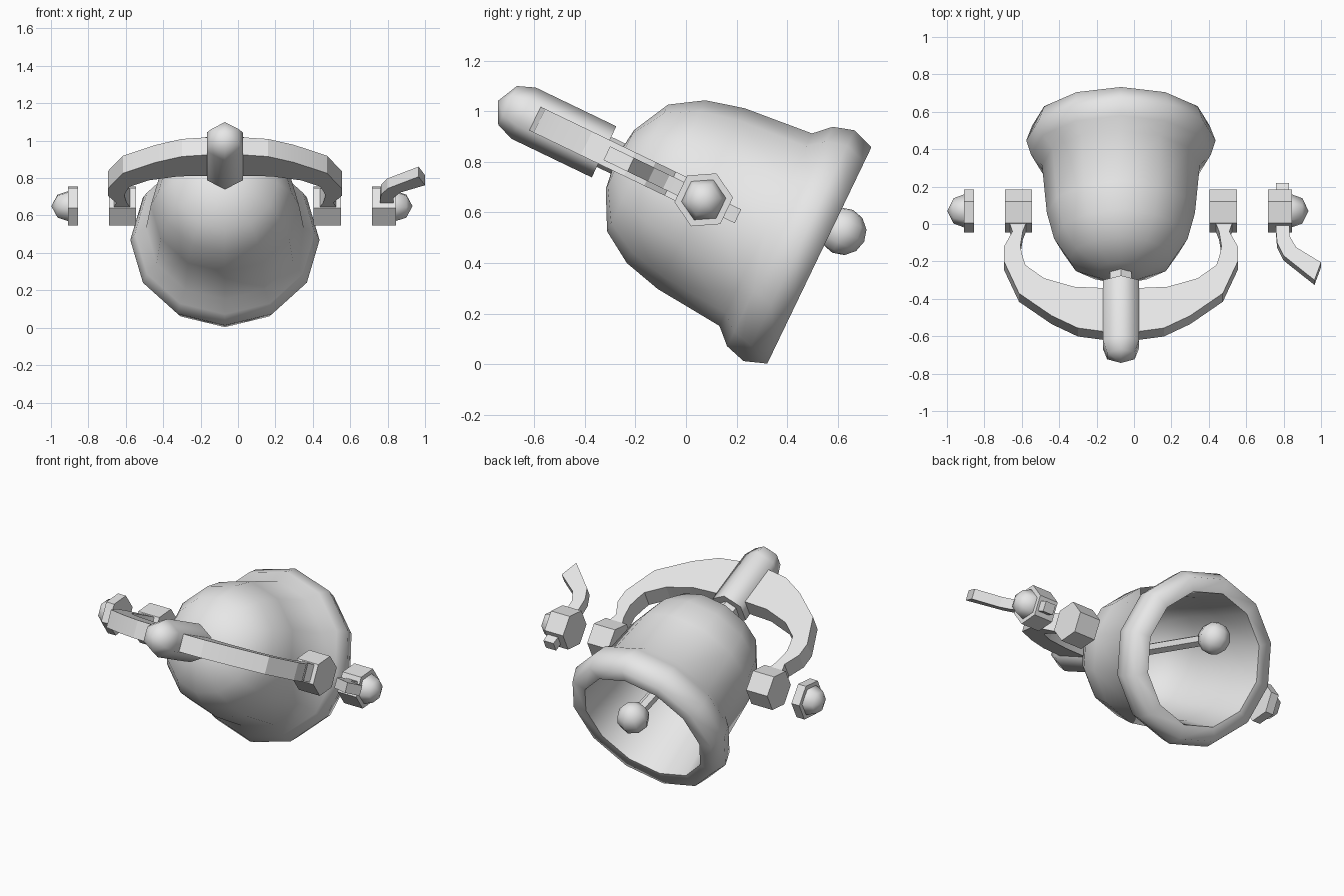
import bpy, bmesh, math
from mathutils import Matrix, Vector

cube = bpy.data.objects.get("Cube")
if cube:
    bpy.data.objects.remove(cube, do_unlink=True)

grey = bpy.data.materials.new("plain grey")
grey.use_nodes = True
grey.diffuse_color = (0.8, 0.8, 0.8, 1)
grey.node_tree.nodes["Principled BSDF"].inputs["Base Color"].default_value = (0.8, 0.8, 0.8, 1)

# Everything is built around the pivot: local x sideways, y along the bell axis
# towards the mouth, z across it; then the whole assembly is tilted.
TILT = Matrix.Translation((-0.07, 0.07, 0.65)) @ Matrix.Rotation(math.radians(-25.7), 4, 'X')


def finish(name, bm, angle):
    bmesh.ops.recalc_face_normals(bm, faces=bm.faces)
    mesh = bpy.data.meshes.new(name)
    bm.to_mesh(mesh)
    bm.free()
    mesh.materials.append(grey)
    mesh.shade_smooth()
    mesh.set_sharp_from_angle(angle=math.radians(angle))
    obj = bpy.data.objects.new(name, mesh)
    bpy.context.collection.objects.link(obj)
    obj.matrix_world = TILT
    return obj


def lathe(name, profile, sides, axis='y', angle=35):
    """Turn (position, radius) points round the x or y axis; open ends are capped."""
    bm = bmesh.new()
    rings = []
    for t, r in profile:
        ring = []
        for i in range(sides if r else 1):
            a = 2 * math.pi * i / sides
            s, c = r * math.sin(a), r * math.cos(a)
            ring.append(bm.verts.new((t, s, c) if axis == 'x' else (s, t, c)))
        rings.append(ring)
    for a, b in zip(rings, rings[1:]):
        for i in range(sides):
            j = (i + 1) % sides
            if len(a) == 1:
                bm.faces.new((a[0], b[i], b[j]))
            elif len(b) == 1:
                bm.faces.new((a[i], a[j], b[0]))
            else:
                bm.faces.new((a[i], a[j], b[j], b[i]))
    for ring in (rings[0], rings[-1]):
        if len(ring) > 1:
            bm.faces.new(ring)
    return finish(name, bm, angle)


def strip(name, side_a, side_b, half):
    """Solid band between two matching (x, y) edges, thickened along z."""
    bm = bmesh.new()
    rows = [[bm.verts.new((p[0], p[1], z)) for p, z in
             ((a, half), (b, half), (b, -half), (a, -half))]
            for a, b in zip(side_a, side_b)]
    for r, q in zip(rows, rows[1:]):
        for i in range(4):
            j = (i + 1) % 4
            bm.faces.new((r[i], r[j], q[j], q[i]))
    bm.faces.new(rows[0])
    bm.faces.new(rows[-1])
    return finish(name, bm, 15)


# Bell shell: outside from crown to lip, then back up the inside
lathe("bell_shell", [
    (-0.385, 0), (-0.367, 0.13), (-0.29, 0.278), (-0.165, 0.357), (-0.012, 0.396),
    (0.272, 0.422), (0.334, 0.481), (0.418, 0.506), (0.507, 0.474),
    (0.507, 0.39), (0.27, 0.36), (0.0, 0.34), (-0.16, 0.30), (-0.27, 0.22),
    (-0.33, 0.10), (-0.34, 0)], 12, angle=75)

# Clapper swung off the axis
ball_at = Vector((0, 0.549, 0.126))
top_at = Vector((0, -0.335, 0))
bm = bmesh.new()
bmesh.ops.create_uvsphere(bm, u_segments=8, v_segments=6, radius=0.094,
                          matrix=Matrix.Translation(ball_at))
finish("clapper_ball", bm, 70)

span = ball_at - top_at
bm = bmesh.new()
bmesh.ops.create_cone(bm, cap_ends=True, segments=6, radius1=0.035, radius2=0.035,
                      depth=span.length,
                      matrix=Matrix.Translation((ball_at + top_at) / 2)
                      @ span.to_track_quat('Z', 'Y').to_matrix().to_4x4())
finish("clapper_rod", bm, 35)

# Handle with a domed end, and the collar joining it to the crown
lathe("handle", [(-0.437, 0.112), (-0.79, 0.112), (-0.86, 0.085), (-0.902, 0)], 6, angle=65)
lathe("crown_collar", [(-0.45, 0.066), (-0.35, 0.066)], 6)

# Curved yoke: half of each edge, mirrored across x
outer = [(0.594, -0.06), (0.594, -0.10), (0.58, -0.147), (0.625, -0.236), (0.625, -0.325),
         (0.545, -0.514), (0.37, -0.647), (0.23, -0.72), (0, -0.754)]
inner = [(0.508, -0.06), (0.508, -0.10), (0.525, -0.147), (0.538, -0.236), (0.527, -0.29),
         (0.51, -0.347), (0.41, -0.425), (0.25, -0.475), (0, -0.487)]


def mirrored(edge):
    return edge + [(-x, y) for x, y in reversed(edge[:-1])]


strip("yoke", mirrored(outer), mirrored(inner), 0.052)

# Hexagonal hubs at both yoke ends
for side, s in (("left", 1), ("right", -1)):
    lathe(side + "_hub", [(s * 0.475, 0.116), (s * 0.62, 0.116)], 6, 'x')

# Separate end nuts, each with a domed cap
for side, s, start, end in (("left", 1, 0.787, 0.915), ("right", -1, 0.786, 0.84)):
    lathe(side + "_nut", [(s * start, 0.116), (s * end, 0.116)], 6, 'x')
    lathe(side + "_nut_cap", [(s * (end - 0.01), 0.088), (s * end, 0.088),
                              (s * (end + 0.055), 0.068), (s * (end + 0.088), 0)],
          6, 'x', 65)

# Bent lever running through the left nut
strip("lever",
      [(0.83, 0.15), (0.83, -0.137), (0.835, -0.203), (0.87, -0.28), (1.035, -0.425)],
      [(0.90, 0.15), (0.90, -0.10), (0.902, -0.164), (0.937, -0.23), (1.07, -0.32)], 0.03)
